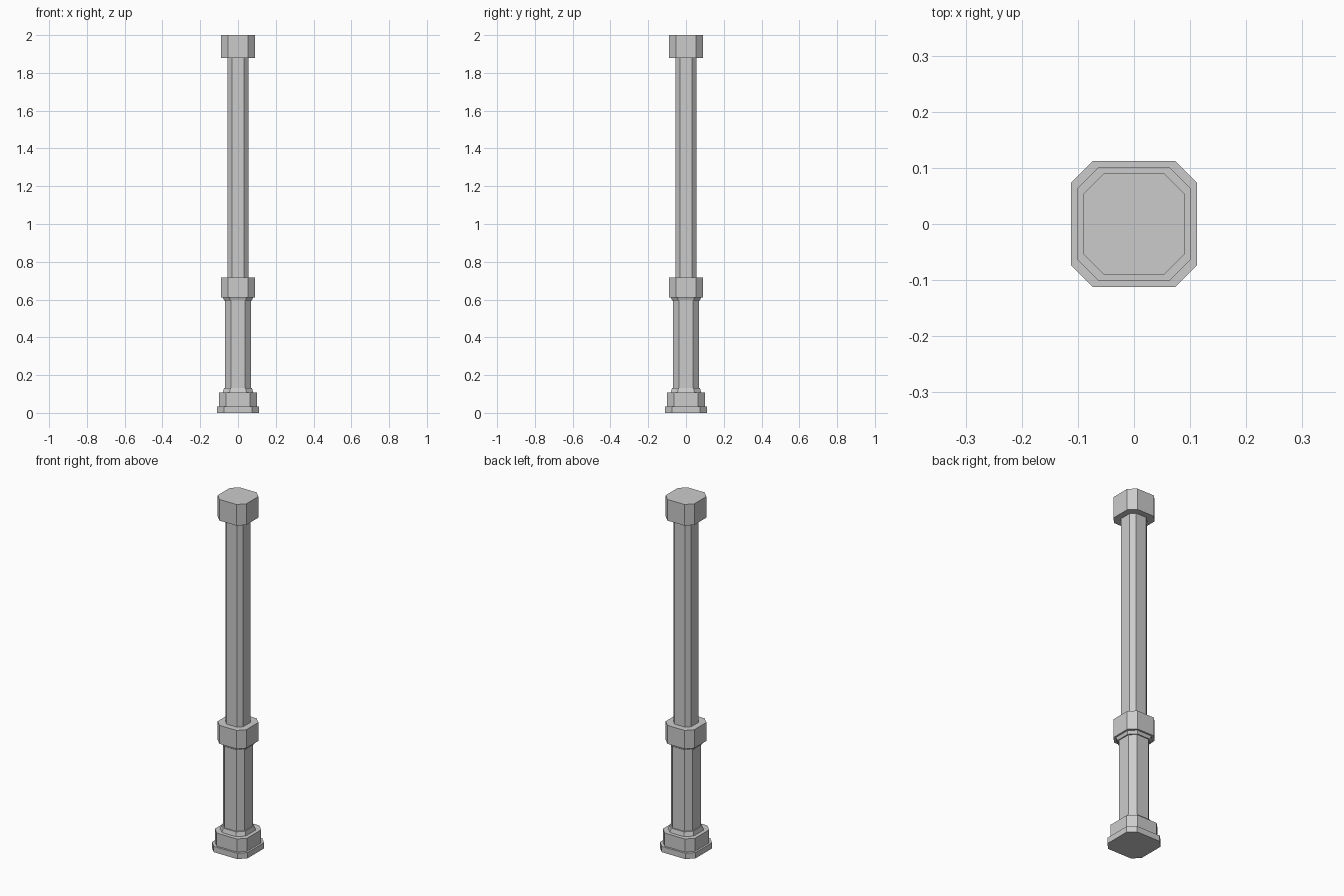
import bpy
import bmesh

cube = bpy.data.objects.get("Cube")
if cube:
    bpy.data.objects.remove(cube, do_unlink=True)

grey = bpy.data.materials.new("light_grey")
grey.use_nodes = True
colour = (0.6, 0.6, 0.6, 1)
grey.diffuse_color = colour
grey.node_tree.nodes["Principled BSDF"].inputs["Base Color"].default_value = colour


def octagon(half, flat, z):
    """Square outline with cut corners; flat is half the length of a straight side."""
    return [(half, -flat, z), (half, flat, z), (flat, half, z), (-flat, half, z),
            (-half, flat, z), (-half, -flat, z), (-flat, -half, z), (flat, -half, z)]


def prism(name, bottom, top):
    """Closed eight-sided block between two (half, flat, z) outlines."""
    bm = bmesh.new()
    low = [bm.verts.new(p) for p in octagon(*bottom)]
    high = [bm.verts.new(p) for p in octagon(*top)]
    bm.faces.new(low[::-1])
    bm.faces.new(high)
    for i in range(8):
        j = (i + 1) % 8
        bm.faces.new((low[i], low[j], high[j], high[i]))
    mesh = bpy.data.meshes.new(name)
    bm.to_mesh(mesh)
    bm.free()
    mesh.materials.append(grey)
    bpy.context.collection.objects.link(bpy.data.objects.new(name, mesh))


# Stepped foot
prism("foot_plate", (0.112, 0.074, 0), (0.112, 0.074, 0.033))
prism("foot_block", (0.101, 0.063, 0.033), (0.101, 0.063, 0.107))
prism("foot_moulding", (0.08, 0.045, 0.107), (0.074, 0.04, 0.131))

# Lower column and its collar
prism("lower_shaft", (0.068, 0.037, 0.131), (0.068, 0.037, 0.595))
prism("collar_moulding", (0.074, 0.04, 0.595), (0.08, 0.045, 0.612))
prism("collar", (0.09, 0.054, 0.612), (0.09, 0.054, 0.717))

# Slender upper column and cap
prism("upper_shaft", (0.056, 0.033, 0.717), (0.056, 0.033, 1.88))
prism("cap", (0.09, 0.054, 1.88), (0.09, 0.054, 2))
